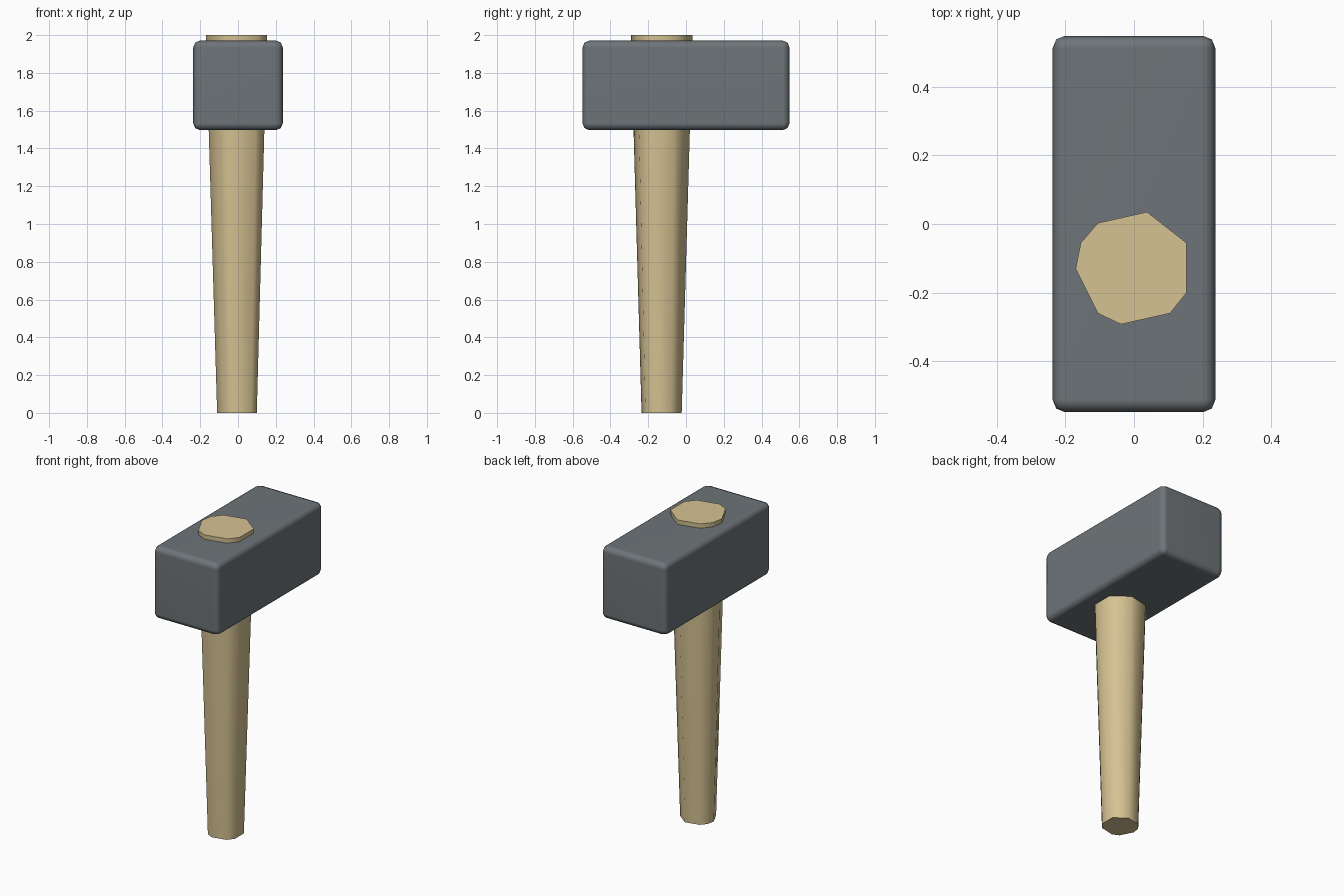
import bpy, bmesh, math
from mathutils import Vector

cube = bpy.data.objects.get("Cube")
if cube:
    bpy.data.objects.remove(cube, do_unlink=True)


def make_material(name, rgb):
    mat = bpy.data.materials.new(name)
    mat.use_nodes = True
    colour = (*rgb, 1)
    mat.diffuse_color = colour
    bsdf = next(n for n in mat.node_tree.nodes if n.type == "BSDF_PRINCIPLED")
    bsdf.inputs["Base Color"].default_value = colour
    return mat


def make_object(name, bm, mat, angle):
    bmesh.ops.recalc_face_normals(bm, faces=bm.faces[:])
    mesh = bpy.data.meshes.new(name)
    bm.to_mesh(mesh)
    bm.free()
    mesh.materials.append(mat)
    obj = bpy.data.objects.new(name, mesh)
    bpy.context.collection.objects.link(obj)
    bpy.ops.object.select_all(action="DESELECT")
    obj.select_set(True)
    bpy.context.view_layer.objects.active = obj
    bpy.ops.object.shade_smooth_by_angle(angle=math.radians(angle))
    return obj


wood = make_material("pale wood", (0.67, 0.54, 0.29))
iron = make_material("dark grey iron", (0.155, 0.175, 0.19))

# Handle: irregular nine-sided profile, tapered towards the foot
PROFILE = [(-0.17, 0.0), (-0.155, 0.075), (-0.105, 0.133),
           (0.038, 0.165), (0.153, 0.075), (0.153, -0.07),
           (0.105, -0.13), (-0.038, -0.162), (-0.105, -0.13)]
AXIS = Vector((0, -0.13, 0))
bm = bmesh.new()
rings = []
for z, scale in ((0, 0.65), (2, 1)):
    rings.append([bm.verts.new(AXIS + Vector((x * scale, y * scale, z)))
                  for x, y in PROFILE])
bottom, top = rings
count = len(PROFILE)
for i in range(count):
    j = (i + 1) % count
    bm.faces.new((bottom[i], bottom[j], top[j], top[i]))
bm.faces.new(bottom)
bm.faces.new(top)
make_object("handle", bm, wood, 60)

# Head: long block with rounded edges
bm = bmesh.new()
bmesh.ops.create_cube(bm, size=1)
bmesh.ops.scale(bm, vec=(0.474, 1.096, 0.474), verts=bm.verts)
bmesh.ops.translate(bm, vec=(0, 0, 1.734), verts=bm.verts)
bmesh.ops.bevel(bm, geom=bm.edges[:], offset=0.036, offset_type="OFFSET",
                segments=2, profile=0.5, affect="EDGES")
head = make_object("hammer_head", bm, iron, 60)

# Keep the broad faces flat while the rounded edges stay smooth
normals = head.modifiers.new("weighted_normals", "WEIGHTED_NORMAL")
normals.keep_sharp = True
